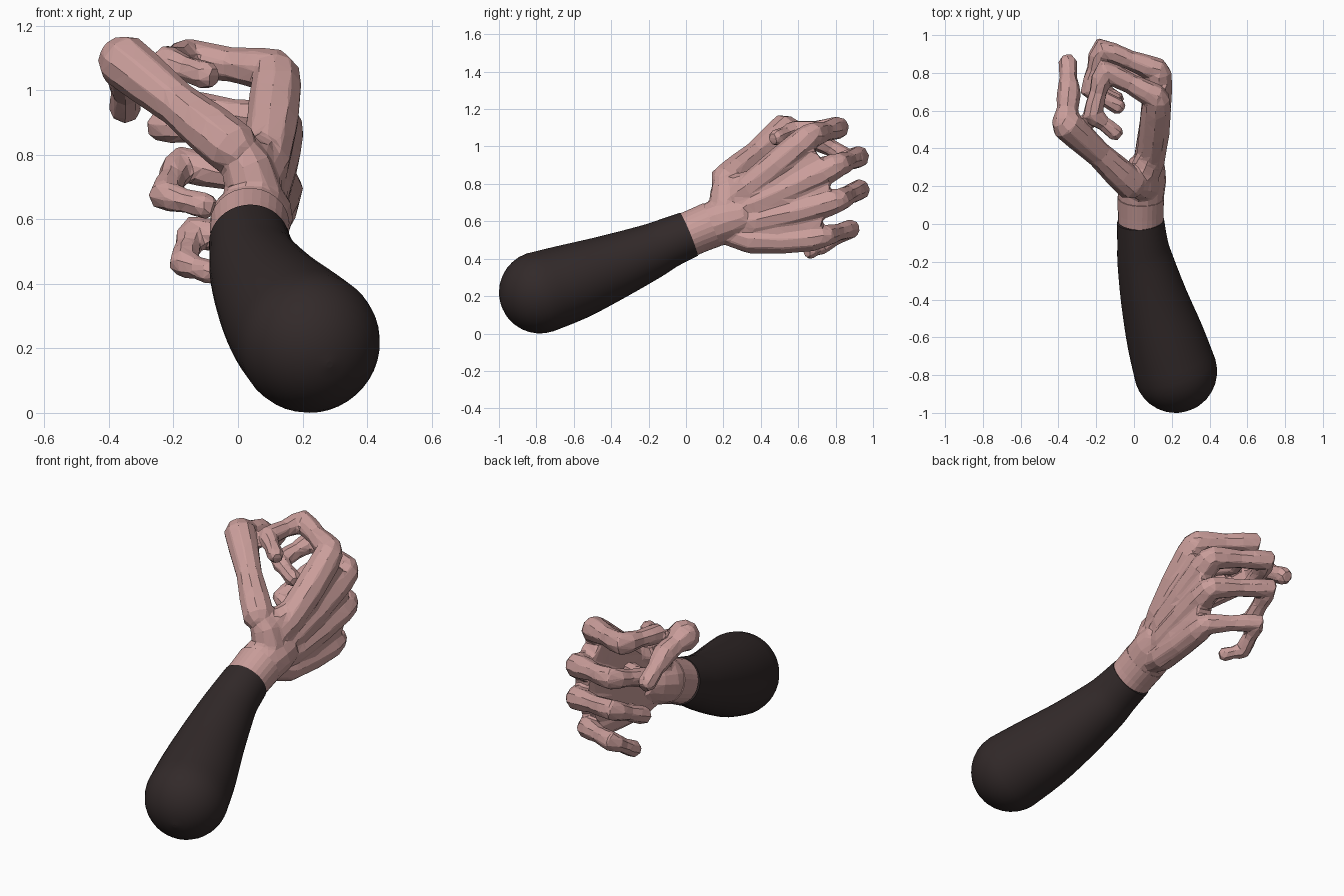
import bpy, bmesh, math
from mathutils import Vector

if "Cube" in bpy.data.objects:
    bpy.data.objects.remove(bpy.data.objects["Cube"])

def material(name, col):
    m = bpy.data.materials.new(name)
    m.diffuse_color = (*col, 1)
    m.use_nodes = True
    m.node_tree.nodes["Principled BSDF"].inputs["Base Color"].default_value = m.diffuse_color
    return m

SKIN = material("skin pink", (0.59, 0.34, 0.325))
CLOTH = material("sleeve black", (0.032, 0.0225, 0.0225))

def finish(bm, name, mat):
    bmesh.ops.recalc_face_normals(bm, faces=bm.faces[:])
    me = bpy.data.meshes.new(name)
    bm.to_mesh(me)
    bm.free()
    me.materials.append(mat)
    ob = bpy.data.objects.new(name, me)
    bpy.context.collection.objects.link(ob)
    return ob

def tube(name, rings, sides, mat):
    """Loft rings of (centre, radius) along a path, with capped ends."""
    bm = bmesh.new()
    pts = [Vector(p) for p, r in rings]
    loops, normal = [], None
    for i, (p, r) in enumerate(rings):
        t = (pts[min(i + 1, len(pts) - 1)] - pts[max(i - 1, 0)]).normalized()
        if normal is None:
            normal = t.orthogonal()
        normal = (normal - t * normal.dot(t)).normalized()
        side = t.cross(normal)
        loops.append([bm.verts.new(pts[i] + r * (math.cos(a) * normal + math.sin(a) * side))
                      for a in (2 * math.pi * k / sides for k in range(sides))])
    for a, b in zip(loops, loops[1:]):
        for k in range(sides):
            j = (k + 1) % sides
            bm.faces.new((a[k], a[j], b[j], b[k]))
    bm.faces.new(loops[0])
    bm.faces.new(loops[-1])
    return finish(bm, name, mat)

def bony(joints):
    """Rings for a digit: thicker at the joints, slimmer along each bone."""
    js = [(Vector(p), r) for p, r in joints]
    d0 = (js[0][0] - js[1][0]).normalized()
    d1 = (js[-1][0] - js[-2][0]).normalized()
    out = [(js[0][0] + d0 * js[0][1] * 0.6, js[0][1] * 0.65)]
    for (a, ra), (b, rb) in zip(js, js[1:]):
        out.append((a, ra * 1.06))
        for t, k in ((0.2, 1.03), (0.5, 0.87), (0.8, 1.0)):
            out.append((a.lerp(b, t), (ra + (rb - ra) * t) * k))
    out.append((js[-1][0], js[-1][1] * 1.06))
    out.append((js[-1][0] + d1 * js[-1][1] * 0.65, js[-1][1] * 0.65))
    return out

# sleeve: smooth taper from the wrist to a round elbow
ctrl = [(0.035, 0.015, 0.53, 0.125), (0.045, -0.1, 0.482, 0.134), (0.06, -0.2, 0.435, 0.149),
        (0.107, -0.4, 0.353, 0.178), (0.165, -0.6, 0.278, 0.206), (0.22, -0.78, 0.22, 0.22)]
rings = []
for i in range(len(ctrl) - 1):
    q = [Vector(ctrl[max(0, min(len(ctrl) - 1, i + o))]) for o in (-1, 0, 1, 2)]
    for s in range(3):
        t = s / 3
        v = 0.5 * (2 * q[1] + (q[2] - q[0]) * t + (2 * q[0] - 5 * q[1] + 4 * q[2] - q[3]) * t * t
                   + (3 * q[1] - q[0] - 3 * q[2] + q[3]) * t ** 3)
        rings.append((v.xyz, v.w))
axis = Vector((0.29, -0.9, -0.32)).normalized()
for k in range(9):
    a = math.radians(k * 11)
    rings.append((Vector((0.22, -0.78, 0.22)) + axis * 0.22 * math.sin(a), max(0.22 * math.cos(a), 0.01)))
sleeve = tube("sleeve", rings, 40, CLOTH)
sleeve.data.polygons.foreach_set("use_smooth", [len(p.vertices) == 4 for p in sleeve.data.polygons])

# wrist, its own smooth-sided cuff of skin
tube("wrist", [((0.035, 0.016, 0.531), 0.121), ((0.035, 0.06, 0.55), 0.121),
               ((0.036, 0.14, 0.583), 0.124)], 28, SKIN)

# hand parts, fused into one skin below
hand = [tube("hand", [((0.036, 0.12, 0.575), 0.121), ((0.038, 0.17, 0.592), 0.125),
                      ((0.055, 0.25, 0.615), 0.118), ((0.07, 0.33, 0.635), 0.095)], 14, SKIN)]

# fingers: knuckle, middle joint, end joint, tip; each with a hand bone to the wrist
FINGERS = {
    "index_finger": (0.058, (0.06, 0.22, 0.70), (0.12, 0.67, 1.06), (-0.16, 0.815, 1.10), (-0.22, 0.58, 1.085), (-0.095, 0.48, 1.045)),
    "middle_finger": (0.056, (0.06, 0.22, 0.64), (0.13, 0.81, 0.90), (-0.17, 0.925, 0.945), (-0.235, 0.71, 0.89), (-0.08, 0.62, 0.86)),
    "ring_finger": (0.054, (0.06, 0.22, 0.58), (0.13, 0.81, 0.71), (-0.18, 0.93, 0.77), (-0.23, 0.72, 0.675), (-0.095, 0.65, 0.64)),
    "little_finger": (0.050, (0.05, 0.21, 0.535), (0.11, 0.74, 0.52), (-0.14, 0.88, 0.56), (-0.17, 0.72, 0.465), (-0.085, 0.66, 0.435)),
}
palm = []
for name, (r, base, knuckle, mid, end, tip) in FINGERS.items():
    hand.append(tube(name, bony([(knuckle, r * 1.12), (mid, r), (end, r * 0.88), (tip, r * 0.74)]), 8, SKIN))
    b, k = Vector(base), Vector(knuckle)
    sag = Vector((0.012, 0, -0.03 if "little" in name else -0.012))
    hand.append(tube(name + "_bone", [(b, 0.06), (b.lerp(k, 0.25) + sag, 0.076), (b.lerp(k, 0.6) + sag, r * 1.42),
                                      (b.lerp(k, 0.88) + sag * 0.5, r * 1.38), (k, r * 1.22),
                                      (k + (k - b).normalized() * 0.04, r * 0.75)], 9, SKIN))
    palm += [k.lerp(b, f) + Vector((x, 0, 0)) for f, x in ((0.07, -0.05), (0.07, 0.045), (0.5, 0.072), (0.9, -0.07), (0.9, 0.07))]

# palm filling the gaps between the hand bones
bm = bmesh.new()
for p in palm:
    bm.verts.new(p)
hull = bmesh.ops.convex_hull(bm, input=bm.verts[:])
bmesh.ops.delete(bm, geom=list({v for v in hull["geom_interior"] + hull["geom_unused"]
                                if isinstance(v, bmesh.types.BMVert)}), context='VERTS')
hand.append(finish(bm, "palm", SKIN))

# thumb and its root at the wrist
hand.append(tube("thumb_root", [((0.06, 0.20, 0.58), 0.09), ((0.05, 0.21, 0.68), 0.09), ((0.025, 0.21, 0.77), 0.08),
                                ((-0.005, 0.205, 0.83), 0.055)], 10, SKIN))
hand.append(tube("thumb_web", [((0.0, 0.21, 0.80), 0.065), ((0.05, 0.28, 0.78), 0.075),
                               ((0.09, 0.40, 0.83), 0.06)], 8, SKIN))
hand.append(tube("thumb_base", bony([((-0.01, 0.205, 0.815), 0.080), ((-0.36, 0.53, 1.095), 0.080)]), 10, SKIN))
hand.append(tube("thumb_tip", bony([((-0.36, 0.53, 1.09), 0.072), ((-0.345, 0.69, 1.045), 0.060),
                                    ((-0.35, 0.86, 0.94), 0.047)]), 8, SKIN))

# fuse the hand into one faceted skin
bm = bmesh.new()
for ob in hand:
    bm.from_mesh(ob.data)
    bpy.data.objects.remove(ob)
fused = finish(bm, "hand", SKIN)
rm = fused.modifiers.new("fuse", 'REMESH')
rm.mode, rm.voxel_size = 'VOXEL', 0.011
dec = fused.modifiers.new("facets", 'DECIMATE')
dec.ratio = 0.055
